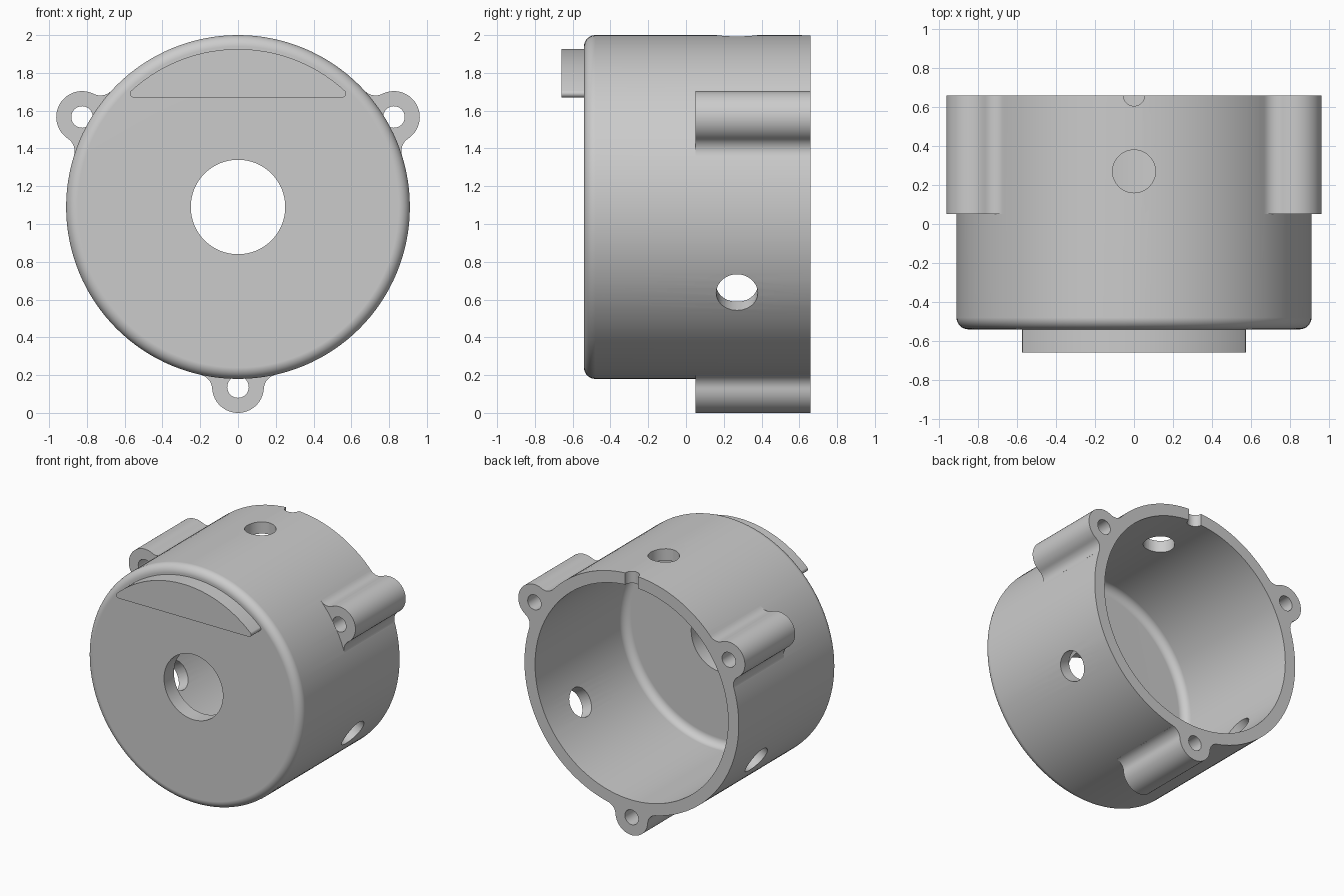
import bpy, bmesh
from math import sin, cos, pi, radians, sqrt, acos, atan2
from mathutils import Vector, Matrix

cube = bpy.data.objects.get("Cube")
if cube:
    bpy.data.objects.remove(cube)

AXIS = Vector((0, 0, 1.09))        # housing axis runs along y through here
R_OUT, R_IN, R_BORE = 0.91, 0.82, 0.25
FRONT, FLOOR, REAR = -0.54, -0.42, 0.66
FILLET = 0.06
EAR_DIST, EAR_R, EAR_FILLET, EAR_FRONT = 0.953, 0.137, 0.08, 0.05

grey = bpy.data.materials.new("plain grey")
grey.use_nodes = True
grey.diffuse_color = (0.6, 0.6, 0.6, 1)
grey.node_tree.nodes["Principled BSDF"].inputs["Base Color"].default_value = (0.6, 0.6, 0.6, 1)


def finish(name, bm):
    bmesh.ops.recalc_face_normals(bm, faces=bm.faces)
    mesh = bpy.data.meshes.new(name)
    bm.to_mesh(mesh)
    bm.free()
    mesh.materials.append(grey)
    obj = bpy.data.objects.new(name, mesh)
    bpy.context.collection.objects.link(obj)
    return obj


def arc(cx, cy, r, a0, a1, n):
    return [(cx + r * cos(a0 + (a1 - a0) * i / n), cy + r * sin(a0 + (a1 - a0) * i / n))
            for i in range(n + 1)]


def lathe(name, profile, steps=128):
    """Revolve a closed (radius, y) profile around the housing axis."""
    bm = bmesh.new()
    verts = [bm.verts.new((r, y, AXIS.z)) for r, y in profile]
    edges = [bm.edges.new((verts[i - 1], verts[i])) for i in range(len(verts))]
    bmesh.ops.spin(bm, geom=verts + edges, cent=AXIS, axis=(0, 1, 0),
                   angle=2 * pi, steps=steps)
    bmesh.ops.remove_doubles(bm, verts=bm.verts, dist=1e-4)
    return finish(name, bm)


def prism(name, outline, y0, y1, turn=0):
    """Extrude an outline (relative to the axis) from y0 to y1."""
    bm = bmesh.new()
    face = bm.faces.new([bm.verts.new((x, y0, z)) for x, z in outline])
    new = bmesh.ops.extrude_face_region(bm, geom=[face])["geom"]
    bmesh.ops.translate(bm, vec=(0, y1 - y0, 0),
                        verts=[v for v in new if isinstance(v, bmesh.types.BMVert)])
    place = Matrix.Translation(AXIS) @ Matrix.Rotation(-turn, 4, 'Y')
    bmesh.ops.transform(bm, matrix=place, verts=bm.verts)
    return finish(name, bm)


def rod(name, radius, start, end):
    start, end = Vector(start), Vector(end)
    bm = bmesh.new()
    bmesh.ops.create_cone(bm, cap_ends=True, segments=48, radius1=radius,
                          radius2=radius, depth=(end - start).length)
    spin = Vector((0, 0, 1)).rotation_difference(end - start).to_matrix().to_4x4()
    bmesh.ops.transform(bm, matrix=Matrix.Translation((start + end) / 2) @ spin, verts=bm.verts)
    return finish(name, bm)


def radial(angle, dist, y):
    return AXIS + Vector((dist * cos(angle), y, dist * sin(angle)))


def combine(target, tool, operation):
    mod = target.modifiers.new("combine", 'BOOLEAN')
    mod.operation, mod.solver, mod.object = operation, 'EXACT', tool
    bpy.context.view_layer.objects.active = target
    bpy.ops.object.modifier_apply(modifier=mod.name)
    bpy.data.objects.remove(tool)


def smooth(obj):
    bpy.ops.object.select_all(action='DESELECT')
    obj.select_set(True)
    bpy.context.view_layer.objects.active = obj
    bpy.ops.object.shade_smooth_by_angle(angle=radians(32))
    mod = obj.modifiers.new("even shading", 'WEIGHTED_NORMAL')
    mod.keep_sharp = True


# Cup-shaped housing with rounded front rim, rounded floor and central bore
profile = [(R_BORE, FRONT)]
profile += arc(R_OUT - FILLET, FRONT + FILLET, FILLET, -pi / 2, 0, 8)
profile += [(R_OUT, REAR + 0.04), (R_IN, REAR + 0.04)]
profile += arc(R_IN - FILLET, FLOOR + FILLET, FILLET, 0, -pi / 2, 8)
profile += [(R_BORE, FLOOR)]
housing = lathe("housing", profile)

# Ear outline: round lug blended into the wall by two concave fillets
d1, d2 = R_OUT + EAR_FILLET, EAR_R + EAR_FILLET
theta = acos((d1 ** 2 + EAR_DIST ** 2 - d2 ** 2) / (2 * d1 * EAR_DIST))
fx, fz = d1 * cos(theta), d1 * sin(theta)
lug = atan2(fz, fx - EAR_DIST)
inner = R_OUT - 0.04
upper = arc(fx, fz, EAR_FILLET, theta + pi, lug + pi, 10)
lower = [(x, -z) for x, z in reversed(upper)]
ear_outline = ([(inner * cos(theta), inner * sin(theta))] + upper
               + arc(EAR_DIST, 0, EAR_R, lug, -lug, 28)[1:-1]
               + lower + [(inner * cos(theta), -inner * sin(theta))])

ear_angles = [radians(a) for a in (-90, 30, 150)]
for a in ear_angles:
    combine(housing, prism("ear", ear_outline, EAR_FRONT, REAR + 0.02, a), 'UNION')

# Trim the rear rim and ears to one plane
square = [(-2, -2), (2, -2), (2, 2), (-2, 2)]
combine(housing, prism("rear_trim", square, REAR, REAR + 1), 'DIFFERENCE')

# Screw holes through the ears, and vent holes through the wall opposite them
for a in ear_angles:
    screw = rod("screw_cutter", 0.057, radial(a, EAR_DIST, EAR_FRONT), radial(a, EAR_DIST, 1))
    combine(housing, screw, 'DIFFERENCE')
    vent = rod("vent_cutter", 0.11, radial(a + pi, 0.5, 0.27), radial(a + pi, 1.2, 0.27))
    combine(housing, vent, 'DIFFERENCE')

# Half-round notch in the rear rim
notch = rod("notch_cutter", 0.055, radial(pi / 2, 0.6, REAR), radial(pi / 2, 1.2, REAR))
combine(housing, notch, 'DIFFERENCE')
smooth(housing)

# Raised segment pad on the front, with small rounded corners
PAD_R, PAD_BASE, CORNER = 0.836, 0.58, 0.02
cz = PAD_BASE + CORNER
cx = sqrt((PAD_R - CORNER) ** 2 - cz ** 2)
tip = atan2(cz, cx)
right_corner = arc(cx, cz, CORNER, -pi / 2, tip, 8)
pad_outline = (right_corner + arc(0, 0, PAD_R, tip, pi - tip, 48)[1:-1]
               + [(-x, z) for x, z in reversed(right_corner)])
smooth(prism("front_pad", pad_outline, -0.66, FRONT + 0.01))
